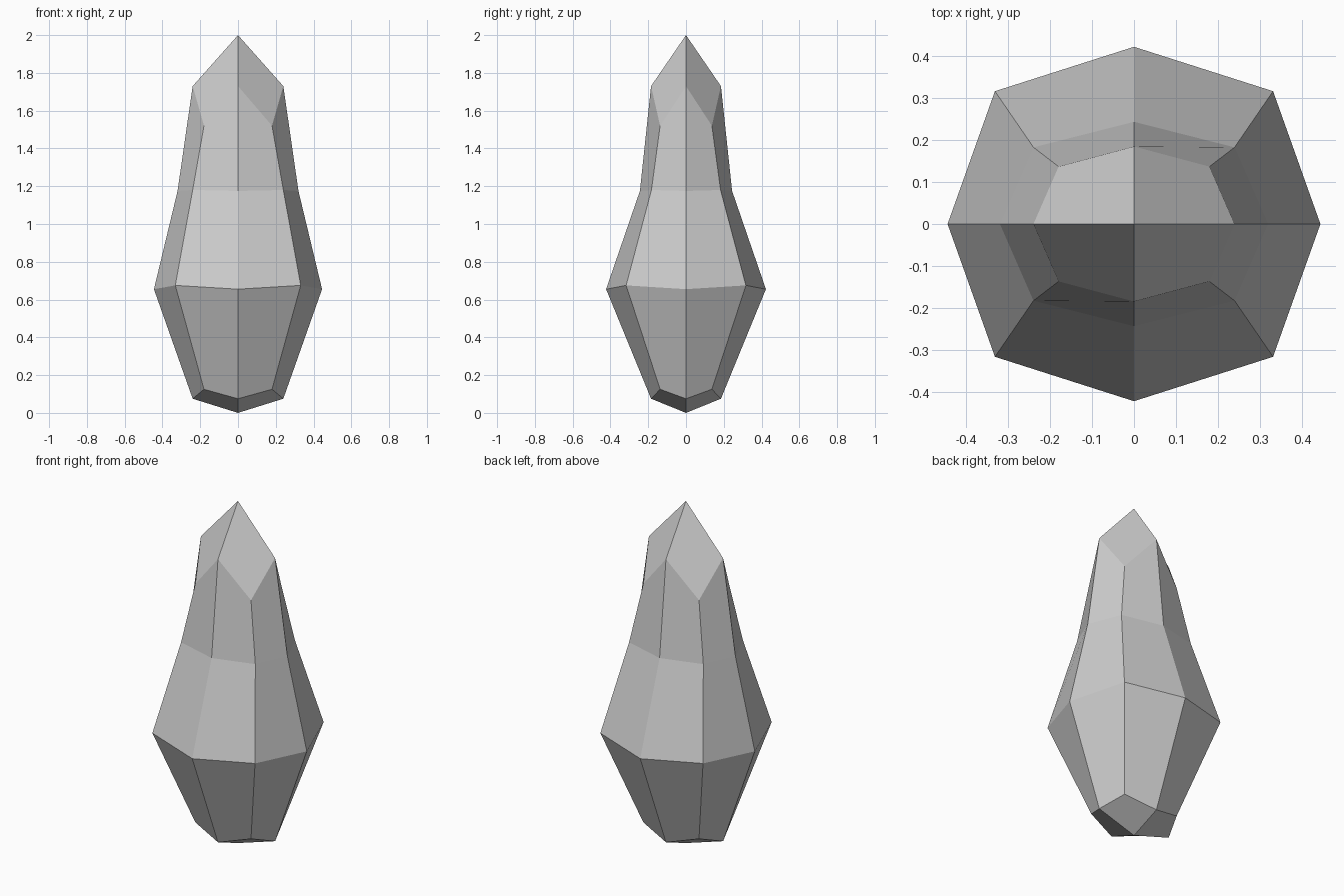
import bpy, bmesh
from math import cos, sin, radians

if "Cube" in bpy.data.objects:
    bpy.data.objects.remove(bpy.data.objects["Cube"])

# Each ring: side x, front/back y, corner x, corner y, z of axis points, z of corners
RINGS = [
    (0.24, 0.185, 0.18, 0.137, 0.075, 0.125),
    (0.445, 0.423, 0.332, 0.317, 0.655, 0.675),
    (0.32, 0.244, 0.24, 0.183, 1.175, 1.18),
    (0.24, 0.185, 0.18, 0.137, 1.73, 1.52),
]


def sign(v):
    return (v > 0.01) - (v < -0.01)


bm = bmesh.new()

# Eight-sided faceted body
rings = []
for ax, ay, cx, cy, za, zc in RINGS:
    ring = []
    for i in range(8):
        sx, sy = sign(cos(radians(45 * i))), sign(sin(radians(45 * i)))
        co = (sx * cx, sy * cy, zc) if i % 2 else (sx * ax, sy * ay, za)
        ring.append(bm.verts.new(co))
    rings.append(ring)

for low, high in zip(rings, rings[1:]):
    for i in range(8):
        j = (i + 1) % 8
        bm.faces.new((low[i], low[j], high[j], high[i]))

# Four kite facets closing each end at a point
top = bm.verts.new((0, 0, 2.0))
bottom = bm.verts.new((0, 0, 0))
for tip, ring in ((bottom, rings[0]), (top, rings[-1])):
    for i in range(0, 8, 2):
        bm.faces.new((tip, ring[i], ring[i + 1], ring[(i + 2) % 8]))

bmesh.ops.recalc_face_normals(bm, faces=bm.faces)
mesh = bpy.data.meshes.new("crystal")
bm.to_mesh(mesh)
bm.free()
bpy.context.collection.objects.link(bpy.data.objects.new("crystal", mesh))
